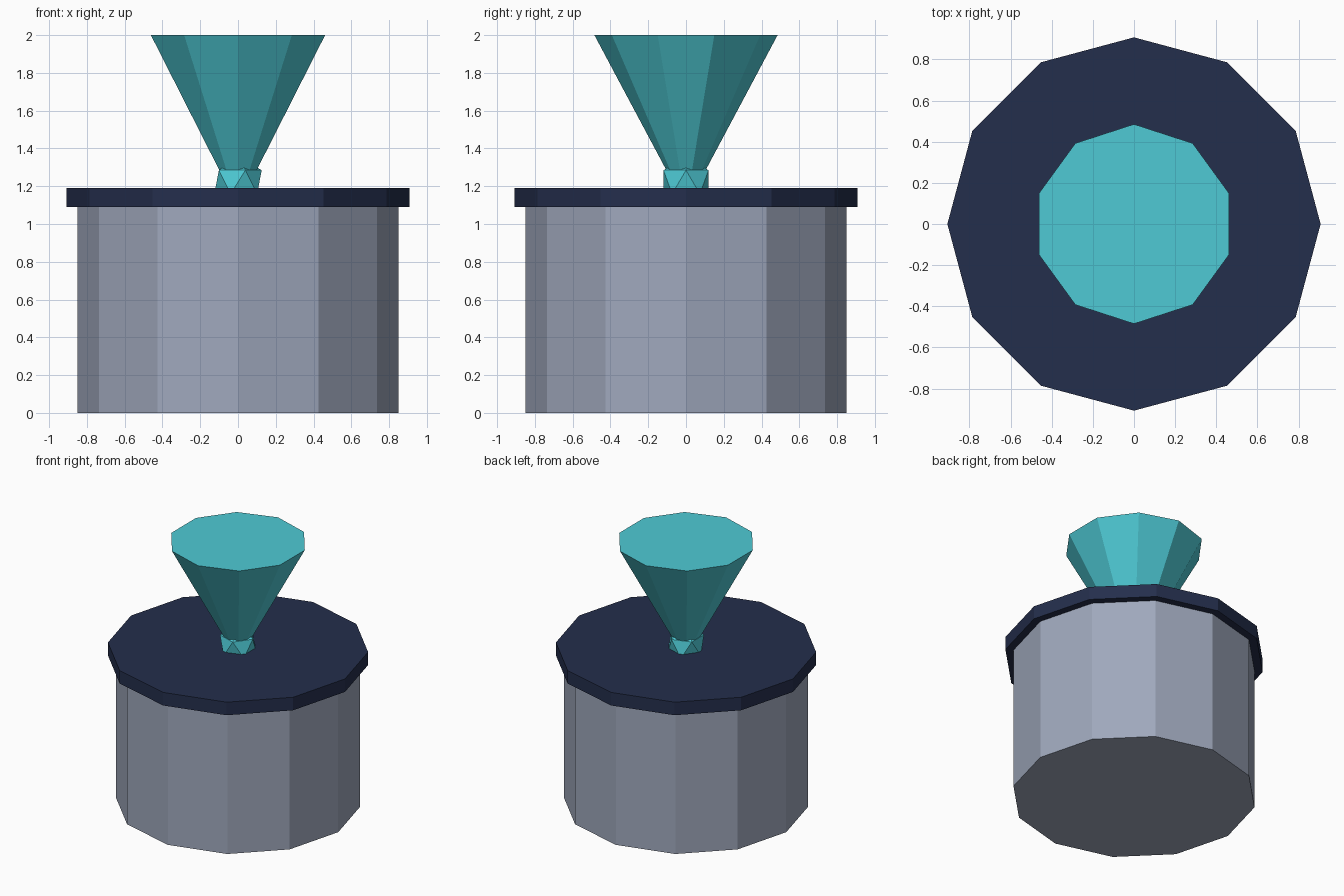
import bpy

cube = bpy.data.objects.get("Cube")
if cube:
    bpy.data.objects.remove(cube, do_unlink=True)


def make_material(name, srgb):
    """Flat material from 8-bit sRGB values, stored as linear."""
    linear = [((c / 255 + 0.055) / 1.055) ** 2.4 for c in srgb]
    mat = bpy.data.materials.new(name)
    mat.use_nodes = True
    mat.diffuse_color = (*linear, 1)
    mat.node_tree.nodes["Principled BSDF"].inputs["Base Color"].default_value = (*linear, 1)
    return mat


def finish(name, mat):
    obj = bpy.context.object
    obj.name = name
    obj.data.materials.append(mat)
    bpy.ops.object.shade_flat()
    return obj


def add_frustum(name, sides, bottom, top, z0, z1, mat):
    bpy.ops.mesh.primitive_cone_add(vertices=sides, radius1=bottom, radius2=top,
                                    depth=z1 - z0, location=(0, 0, (z0 + z1) / 2))
    return finish(name, mat)


grey = make_material("blue grey", (159, 168, 188))
navy = make_material("dark navy", (36, 46, 76))
teal = make_material("bright teal", (78, 202, 213))

# Twelve-sided container and its overhanging lid
add_frustum("container_body", 12, 0.85, 0.85, 0, 1.09, grey)
add_frustum("lid", 12, 0.907, 0.907, 1.09, 1.19, navy)

# Faceted ball at the base of the handle
bpy.ops.mesh.primitive_ico_sphere_add(subdivisions=1, radius=0.14, location=(0, 0, 1.222))
finish("handle_ball", teal)

# Flared handle, narrow end sunk into the ball and lid
add_frustum("handle_cone", 10, 0, 0.485, 1.09, 2.0, teal)
